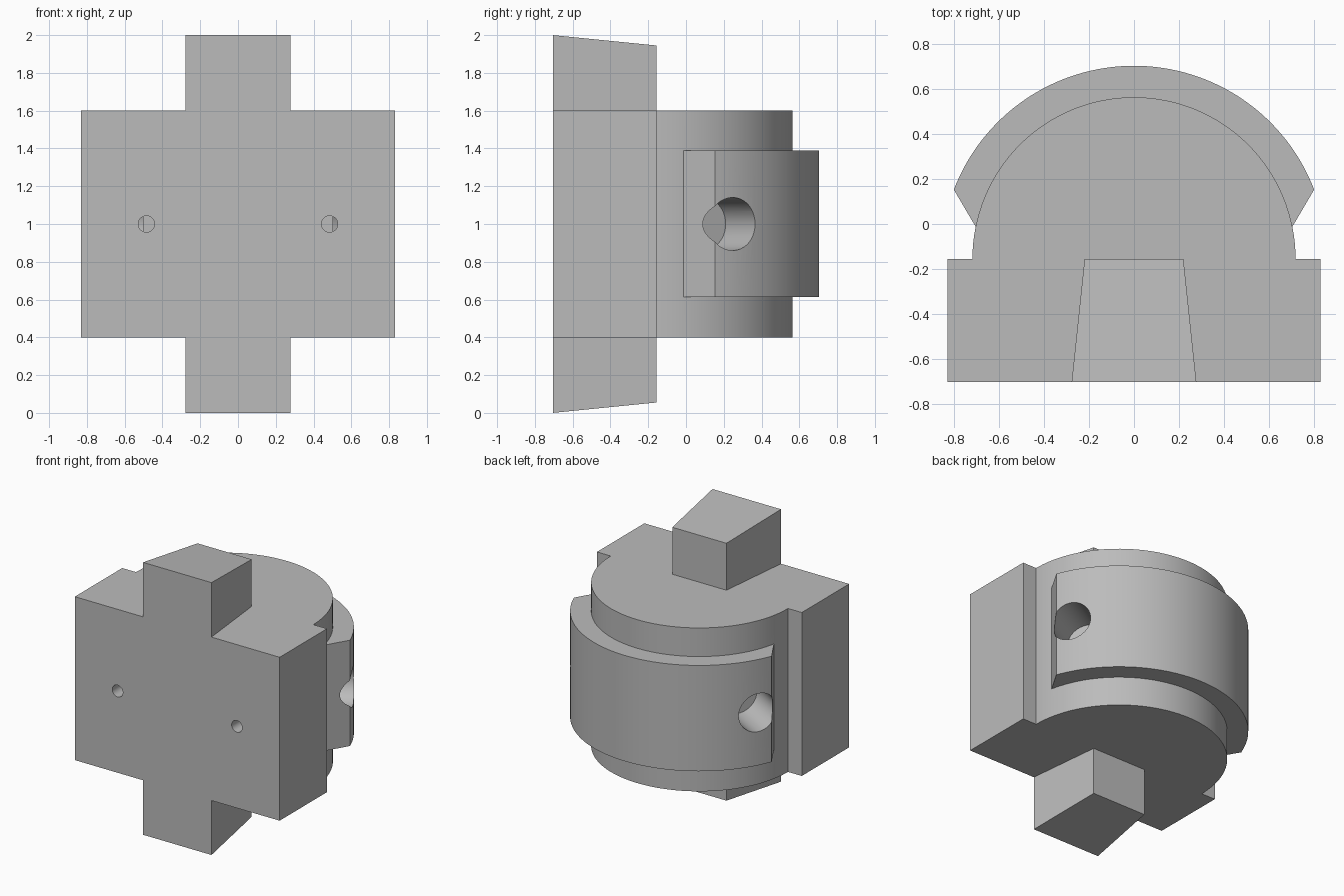
import bpy
import bmesh
from math import sin, cos, radians, pi
from mathutils import Matrix, Vector

cube = bpy.data.objects.get("Cube")
if cube:
    bpy.data.objects.remove(cube, do_unlink=True)

FRONT, AXIS_Y, MID_Z = -0.705, -0.155, 1.0

grey = bpy.data.materials.new("plain grey")
grey.use_nodes = True
colour = (0.5, 0.5, 0.5, 1)
grey.diffuse_color = colour
grey.node_tree.nodes["Principled BSDF"].inputs["Base Color"].default_value = colour


def make_object(name, bm):
    bmesh.ops.recalc_face_normals(bm, faces=bm.faces)
    mesh = bpy.data.meshes.new(name)
    bm.to_mesh(mesh)
    bm.free()
    mesh.materials.append(grey)
    obj = bpy.data.objects.new(name, mesh)
    bpy.context.collection.objects.link(obj)
    return obj


def extrude_profile(name, points, z0, z1):
    bm = bmesh.new()
    face = bm.faces.new([bm.verts.new((x, y, z0)) for x, y in points])
    top = bmesh.ops.extrude_face_region(bm, geom=[face])["geom"]
    verts = [v for v in top if isinstance(v, bmesh.types.BMVert)]
    bmesh.ops.translate(bm, verts=verts, vec=(0, 0, z1 - z0))
    return make_object(name, bm)


def arc(radius, start, end, steps=64):
    angles = [radians(start + (end - start) * i / steps) for i in range(steps + 1)]
    return [(radius * cos(a), AXIS_Y + radius * sin(a)) for a in angles]


def rod(name, start, end, radius):
    start, end = Vector(start), Vector(end)
    axis = end - start
    turn = axis.to_track_quat('Z', 'Y').to_matrix().to_4x4()
    bm = bmesh.new()
    bmesh.ops.create_cone(bm, cap_ends=True, segments=48, radius1=radius, radius2=radius,
                          depth=axis.length,
                          matrix=Matrix.Translation((start + end) / 2) @ turn)
    return make_object(name, bm)


def combine(target, tool, operation):
    mod = target.modifiers.new(operation.lower(), 'BOOLEAN')
    mod.operation, mod.solver, mod.object = operation, 'EXACT', tool
    bpy.context.view_layer.objects.active = target
    bpy.ops.object.modifier_apply(modifier=mod.name)
    bpy.data.objects.remove(tool, do_unlink=True)


# Main body: square front block with a half-round back
W = 0.832
body = extrude_profile("mount_body",
                       [(-W, AXIS_Y), (-W, FRONT), (W, FRONT), (W, AXIS_Y)] + arc(0.72, 0, 180),
                       0.4, 1.6)

# Raised band around the back, with angled ends
band = extrude_profile("back_band", arc(0.86, 21, 159) + [(-0.66, -0.09), (0.66, -0.09)],
                       0.613, 1.39)
combine(body, band, 'UNION')

# Tapered tab running through the block and out of both ends
bm = bmesh.new()
bmesh.ops.create_cube(bm, size=2)
for v in bm.verts:
    front = v.co.y < 0
    v.co = (v.co.x * (0.278 if front else 0.22), FRONT if front else AXIS_Y,
            MID_Z + v.co.z * (1.0 if front else 0.945))
combine(body, make_object("end_tabs", bm), 'UNION')

# Angled side sockets, each meeting a small blind hole from the front
for side in (-1, 1):
    floor = Vector((side * 0.485, 0.089, MID_Z))
    out = Vector((side * cos(pi / 6), sin(pi / 6), 0))
    combine(body, rod("side_socket", floor, floor + out * 0.6, 0.14), 'DIFFERENCE')
    pin = rod("front_pin_hole", (side * 0.485, FRONT - 0.1, MID_Z),
              (side * 0.485, 0.06, MID_Z), 0.043)
    combine(body, pin, 'DIFFERENCE')

# Smooth the curved walls, keep the edges crisp
bpy.ops.object.select_all(action='DESELECT')
body.select_set(True)
bpy.context.view_layer.objects.active = body
bpy.ops.object.shade_smooth_by_angle(angle=radians(25))
